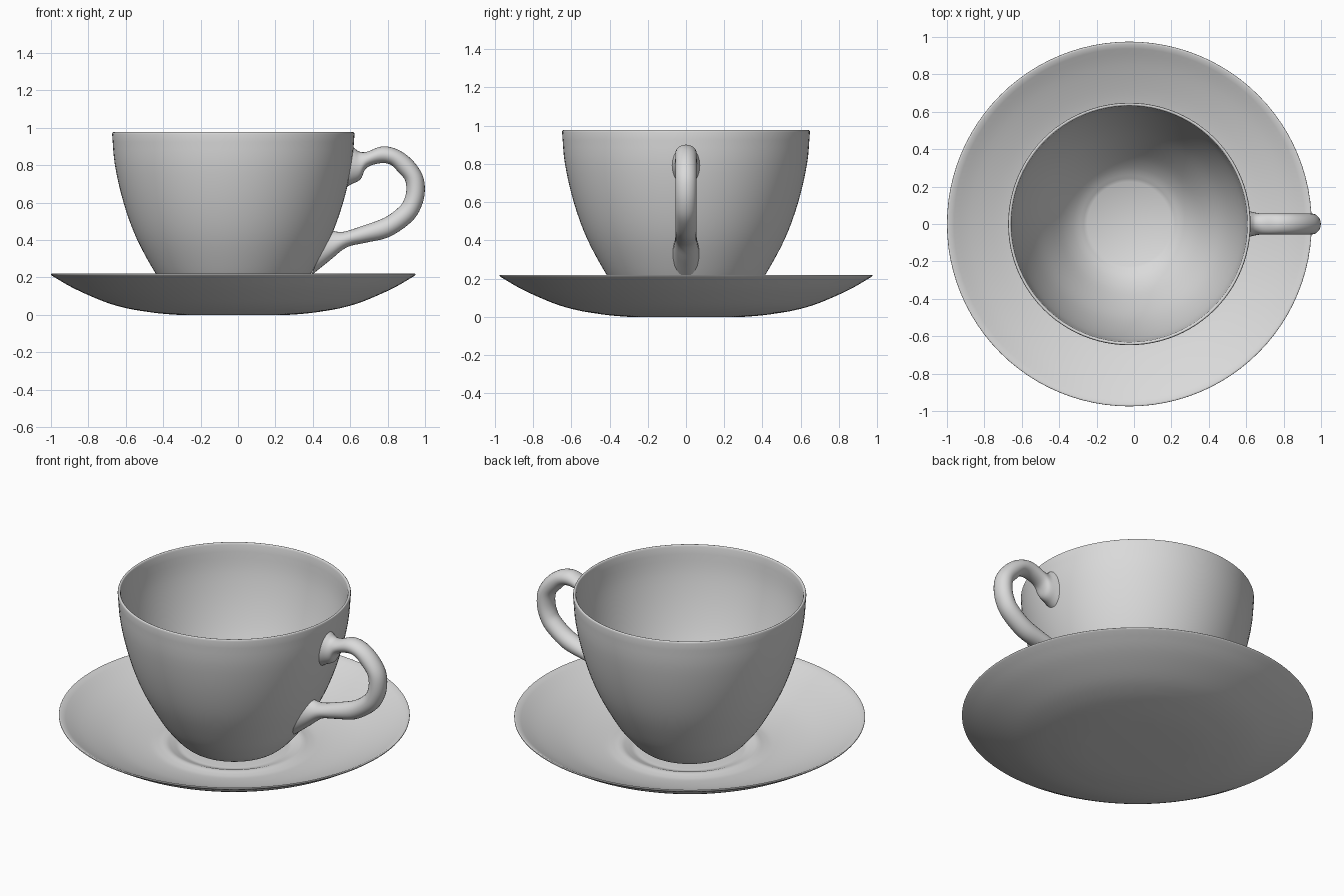
import bpy, bmesh, math
from mathutils import Vector

default = bpy.data.objects.get("Cube")
if default:
    bpy.data.objects.remove(default, do_unlink=True)

CENTRE_X = -0.025

china = bpy.data.materials.new("pale grey china")
china.use_nodes = True
china.diffuse_color = (0.7, 0.7, 0.7, 1)
china.node_tree.nodes["Principled BSDF"].inputs["Base Color"].default_value = (0.7, 0.7, 0.7, 1)


def smooth_path(points, steps):
    """Catmull-Rom curve through points of any size."""
    p = [Vector(q) for q in points]
    p = [2 * p[0] - p[1]] + p + [2 * p[-1] - p[-2]]
    out = []
    for i in range(1, len(p) - 2):
        a, b, c, d = p[i - 1:i + 3]
        for s in range(steps):
            t = s / steps
            out.append(0.5 * (2 * b + (c - a) * t + (2 * a - 5 * b + 4 * c - d) * t ** 2
                              + (3 * b - a - 3 * c + d) * t ** 3))
    return out + [p[-2]]


def finish(name, bm):
    bmesh.ops.remove_doubles(bm, verts=bm.verts, dist=1e-5)
    bmesh.ops.recalc_face_normals(bm, faces=bm.faces)
    mesh = bpy.data.meshes.new(name)
    bm.to_mesh(mesh)
    bm.free()
    mesh.materials.append(china)
    obj = bpy.data.objects.new(name, mesh)
    bpy.context.collection.objects.link(obj)
    bpy.ops.object.select_all(action='DESELECT')
    obj.select_set(True)
    bpy.context.view_layer.objects.active = obj
    bpy.ops.object.shade_smooth_by_angle(angle=math.radians(35))
    return obj


def lathe(name, runs, segments=96):
    """Spin smoothed (radius, height) runs; corners between runs stay crisp."""
    bm = bmesh.new()
    profile = [q for run in runs for q in smooth_path(run, 4 if len(run) > 2 else 1)]
    verts = [bm.verts.new((r, 0, z)) for r, z in profile]
    edges = [bm.edges.new(pair) for pair in zip(verts, verts[1:]) if (pair[0].co - pair[1].co).length > 1e-6]
    bmesh.ops.spin(bm, geom=verts + edges, cent=(0, 0, 0), axis=(0, 0, 1),
                   angle=math.tau, steps=segments, use_merge=False)
    obj = finish(name, bm)
    obj.location.x = CENTRE_X
    return obj


# Saucer: underside, thin rim, dished top with a low ring around the well
lathe("saucer", [
    [(0, 0), (0.3, 0)],
    [(0.3, 0), (0.38, 0.006), (0.46, 0.016), (0.57, 0.035), (0.69, 0.07),
     (0.85, 0.14), (0.965, 0.206)],
    [(0.965, 0.206), (0.974, 0.213), (0.974, 0.219), (0.965, 0.22)],
    [(0.965, 0.22), (0.85, 0.16), (0.69, 0.095), (0.57, 0.062), (0.47, 0.046),
     (0.42, 0.048), (0.38, 0.054), (0.345, 0.043), (0.31, 0.03), (0.28, 0.03)],
    [(0.28, 0.03), (0, 0.03)],
])

# Cup: outer wall, rounded lip, inner wall and flat inner floor
lathe("cup", [
    [(0, 0.032), (0.2, 0.032)],
    [(0.2, 0.032), (0.25, 0.045), (0.29, 0.07), (0.34, 0.12), (0.415, 0.22),
     (0.518, 0.41), (0.587, 0.6), (0.633, 0.8), (0.648, 0.965)],
    [(0.648, 0.965), (0.646, 0.974), (0.64, 0.977), (0.634, 0.974), (0.631, 0.965)],
    [(0.631, 0.965), (0.613, 0.8), (0.563, 0.6), (0.49, 0.41), (0.38, 0.22),
     (0.3, 0.125), (0.225, 0.075)],
    [(0.225, 0.075), (0, 0.075)],
])

# Handle: each section is outer x, z, inner x, z and half width
sections = [
    (0.608, 0.905, 0.575, 0.68, 0.075),
    (0.627, 0.887, 0.61, 0.70, 0.068),
    (0.65, 0.872, 0.655, 0.725, 0.06),
    (0.69, 0.872, 0.687, 0.785, 0.056),
    (0.77, 0.90, 0.757, 0.81, 0.056),
    (0.85, 0.885, 0.815, 0.803, 0.056),
    (0.925, 0.834, 0.86, 0.76, 0.056),
    (0.983, 0.755, 0.893, 0.72, 0.056),
    (0.999, 0.674, 0.90, 0.67, 0.056),
    (0.983, 0.585, 0.89, 0.62, 0.056),
    (0.93, 0.50, 0.863, 0.578, 0.056),
    (0.81, 0.417, 0.783, 0.519, 0.056),
    (0.68, 0.385, 0.65, 0.47, 0.056),
    (0.58, 0.36, 0.57, 0.445, 0.057),
    (0.49, 0.29, 0.525, 0.445, 0.062),
    (0.39, 0.21, 0.495, 0.455, 0.07),
]
bm = bmesh.new()
SIDES = 24
rings = []
for ox, oz, ix, iz, half in smooth_path(sections, 5):
    outer, inner = Vector((ox, 0, oz)), Vector((ix, 0, iz))
    mid, arm = (outer + inner) / 2, (outer - inner) / 2
    rings.append([bm.verts.new(mid + arm * math.cos(a) + Vector((0, half * math.sin(a), 0)))
                  for a in (math.tau * k / SIDES for k in range(SIDES))])
for a, b in zip(rings, rings[1:]):
    for k in range(SIDES):
        n = (k + 1) % SIDES
        bm.faces.new((a[k], a[n], b[n], b[k]))
bm.faces.new(rings[0])
bm.faces.new(rings[-1])
finish("handle", bm)
